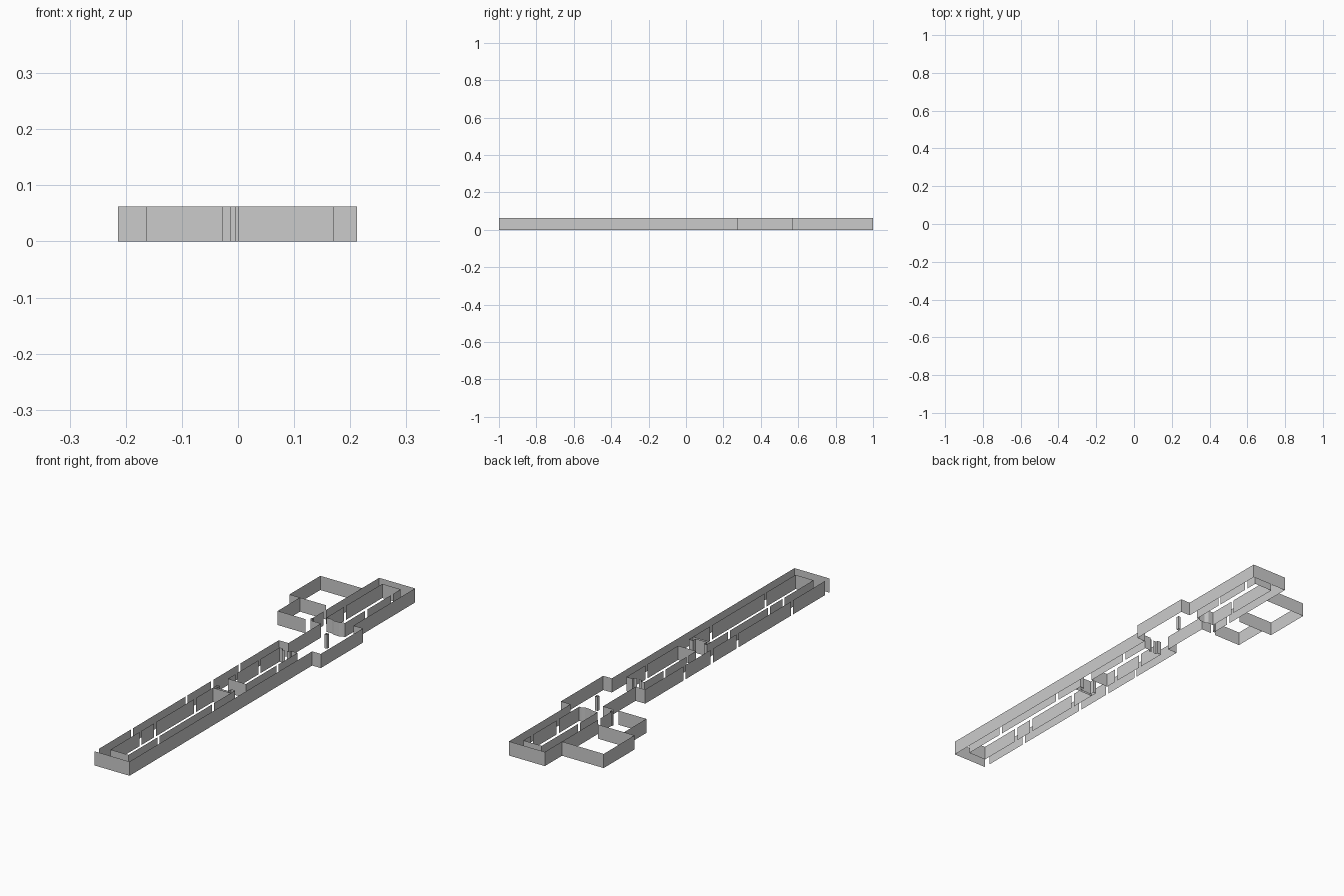
import bpy

HEIGHT = 0.0625
GAP = 0.008

cube = bpy.data.objects.get("Cube")
if cube:
    bpy.data.objects.remove(cube, do_unlink=True)

grey = bpy.data.materials.new("wall_grey")
grey.use_nodes = True
grey.diffuse_color = (0.6, 0.6, 0.6, 1)
grey.node_tree.nodes["Principled BSDF"].inputs["Base Color"].default_value = (0.6, 0.6, 0.6, 1)


def walls(name, *paths):
    """Raise thin upright sheets along one or more floor plan paths."""
    verts, faces = [], []
    for path in paths:
        for (ax, ay), (bx, by) in zip(path, path[1:]):
            n = len(verts)
            verts += [(ax, ay, 0), (bx, by, 0), (bx, by, HEIGHT), (ax, ay, HEIGHT)]
            faces.append((n, n + 1, n + 2, n + 3))
    mesh = bpy.data.meshes.new(name)
    mesh.from_pydata(verts, [], faces)
    mesh.materials.append(grey)
    obj = bpy.data.objects.new(name, mesh)
    bpy.context.collection.objects.link(obj)
    return obj


def run(x, low, high, joints=()):
    """Straight wall along y, split by narrow joints."""
    edges = [low]
    for j in joints:
        edges += [j - GAP, j + GAP]
    edges.append(high)
    return [[(x, a), (x, b)] for a, b in zip(edges[::2], edges[1::2])]


def post(x, y, size):
    """Square hollow post outline."""
    r = size / 2
    return [(x - r, y - r), (x + r, y - r), (x + r, y + r), (x - r, y + r), (x - r, y - r)]


# Outer shell: east side with its projecting bay, and both ends
walls("east_outer_wall",
      [(0, -1), (0.17, -1), (0.17, 0.275), (0.212, 0.275), (0.212, 0.57),
       (0.165, 0.57), (0.165, 1), (-0.01, 1)])

# Outer shell: west side with narrow joints, and the recessed lobby wall
walls("west_outer_wall",
      *run(0, -0.97, 0.285, [-0.74, -0.36, -0.18, 0.01]),
      [(0, 0.285), (0.047, 0.285), (0.047, 0.512), (-0.005, 0.512)])
walls("north_west_wall", *run(-0.01, 0.53, 1, [0.62]))

# Side annex: large room and small room
walls("annex_large_room",
      [(-0.01, 0.88), (-0.214, 0.88), (-0.214, 0.665), (-0.035, 0.665)])
walls("annex_small_room",
      [(-0.163, 0.665), (-0.163, 0.51), (-0.027, 0.51)])

# South core
walls("south_core",
      *run(0.042, -0.95, -0.235, [-0.74, -0.64, -0.36]),
      *run(0.13, -0.95, -0.235, [-0.74, -0.36]),
      [(0.042, -0.95), (0.13, -0.95)],
      [(0.042, -0.235), (0.13, -0.235)])

# Niche at the head of the south core
walls("core_niche",
      [(0.042, -0.235), (0.042, -0.205), (0.055, -0.205), (0.055, -0.225),
       (0.11, -0.225), (0.11, -0.205), (0.13, -0.205), (0.13, -0.235)])

# Middle core with stepped door recess
walls("middle_core",
      *run(0.042, -0.13, 0.23, [-0.07, 0.09]),
      *run(0.13, -0.13, 0.23, [0.09]),
      [(0.042, -0.13), (0.13, -0.13)],
      [(0.042, 0.23), (0.06, 0.23), (0.06, 0.22), (0.075, 0.22)],
      [(0.085, 0.22), (0.1, 0.22), (0.1, 0.23), (0.13, 0.23)])

# North core with a shallow bowed end
walls("north_core",
      *run(0.033, 0.57, 0.96, [0.7]),
      *run(0.123, 0.57, 0.96, [0.72, 0.9]),
      [(0.033, 0.96), (0.123, 0.96)],
      [(0.033, 0.57), (0.06, 0.57), (0.075, 0.563), (0.1, 0.563),
       (0.112, 0.57), (0.123, 0.57)])

# Free-standing posts
walls("lobby_post", post(0.122, 0.445, 0.012))
walls("doorway_posts", post(-0.008, 0.53, 0.01))
